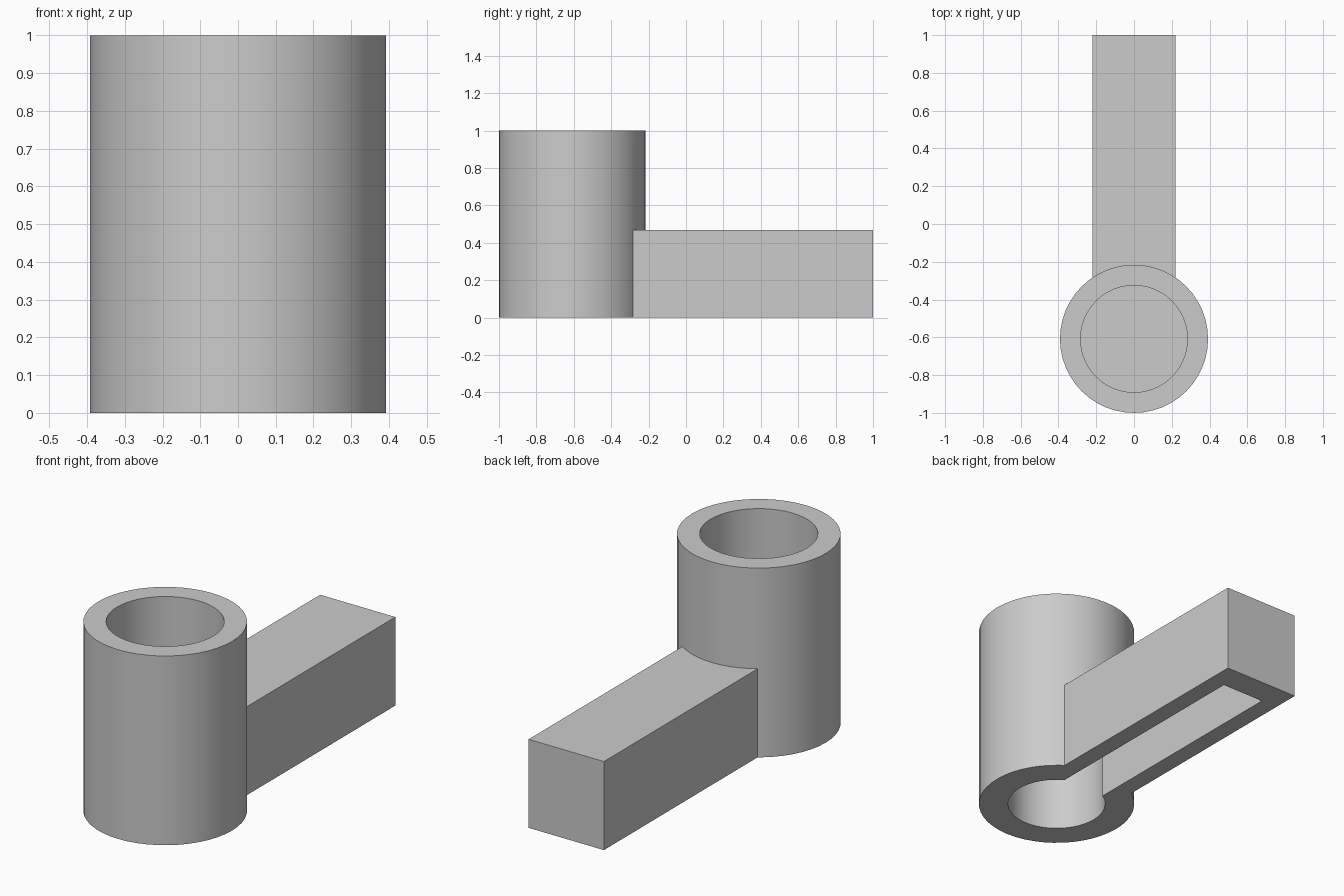
import bpy, bmesh

if "Cube" in bpy.data.objects:
    bpy.data.objects.remove(bpy.data.objects["Cube"])

CY = -0.608     # y of the tube axis
R = 0.392       # outer radius
SEG = 48

grey = bpy.data.materials.new("light_grey")
grey.diffuse_color = (0.6, 0.6, 0.6, 1)
grey.use_nodes = True
grey.node_tree.nodes["Principled BSDF"].inputs["Base Color"].default_value = grey.diffuse_color


def cylinder(name, r, z0, z1):
    bpy.ops.mesh.primitive_cylinder_add(vertices=SEG, radius=r, depth=z1 - z0,
                                        location=(0, CY, (z0 + z1) / 2))
    ob = bpy.context.object
    ob.name = name
    return ob


def box(name, half_w, y0, y1, z0, z1):
    bpy.ops.mesh.primitive_cube_add(size=1, location=(0, (y0 + y1) / 2, (z0 + z1) / 2))
    ob = bpy.context.object
    ob.name = name
    ob.scale = (2 * half_w, y1 - y0, z1 - z0)
    bpy.ops.object.transform_apply(location=False, rotation=False, scale=True)
    return ob


def combine(target, other, operation):
    bpy.context.view_layer.objects.active = target
    mod = target.modifiers.new("bool", 'BOOLEAN')
    mod.operation = operation
    mod.solver = 'EXACT'
    mod.object = other
    bpy.ops.object.modifier_apply(modifier=mod.name)
    bpy.data.objects.remove(other)


# upright tube joined to the long arm
body = cylinder("tube_with_arm", R, 0, 1)
combine(body, box("arm", 0.22, CY, 1.0, 0, 0.468), 'UNION')

# upper socket, narrower lower socket, and the slot under the arm
combine(body, cylinder("upper_socket", 0.283, 0.47, 1.1), 'DIFFERENCE')
combine(body, cylinder("lower_socket", 0.245, -0.1, 0.375), 'DIFFERENCE')
combine(body, box("arm_slot", 0.125, CY, 0.855, -0.1, 0.375), 'DIFFERENCE')

# smooth round walls, sharp edges
body.data.materials.clear()
body.data.materials.append(grey)
bpy.ops.object.select_all(action='DESELECT')
body.select_set(True)
bpy.context.view_layer.objects.active = body
bpy.ops.object.shade_smooth_by_angle(angle=0.52)
